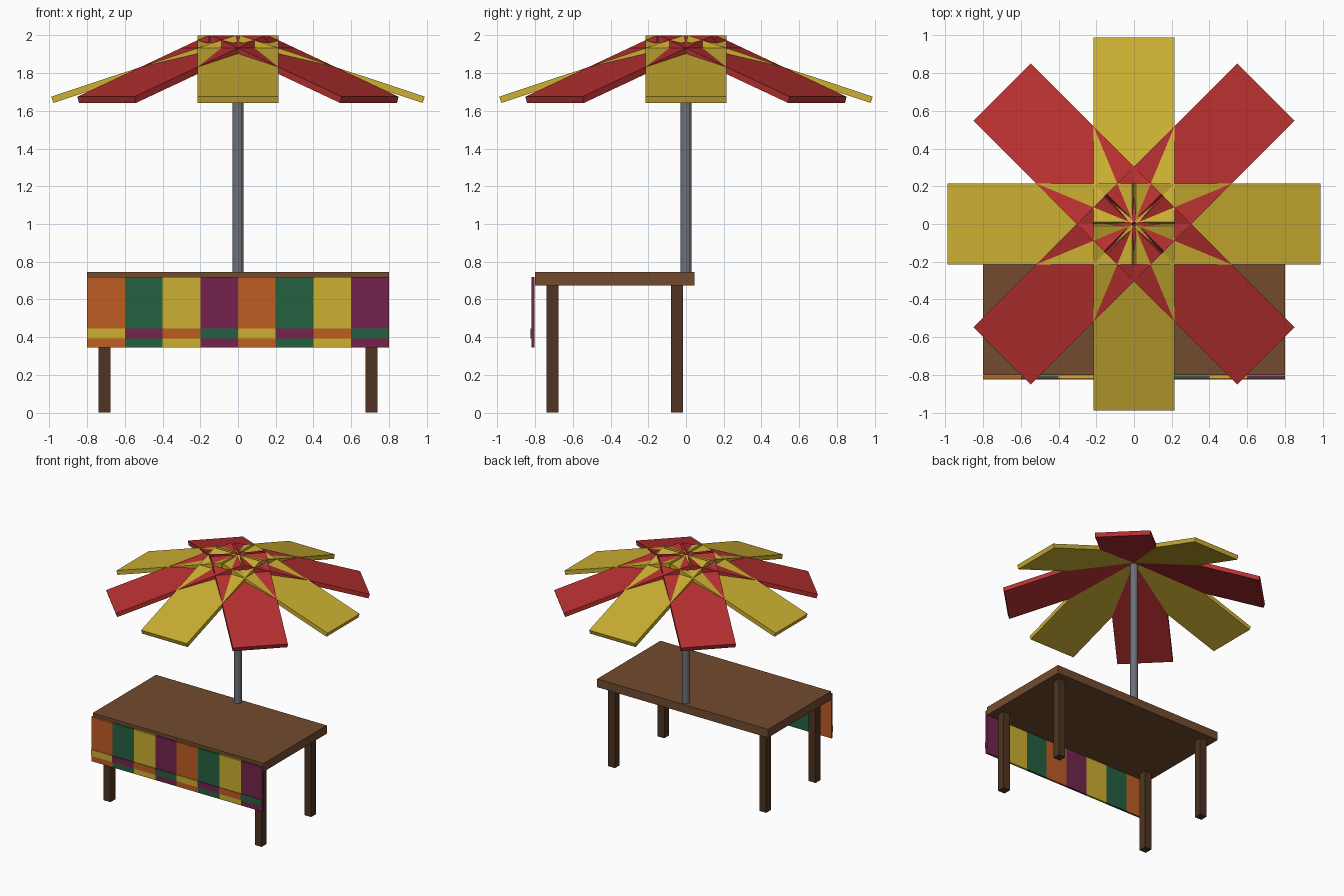
import bpy, bmesh, math
from mathutils import Matrix, Vector

cube = bpy.data.objects.get("Cube")
if cube:
    bpy.data.objects.remove(cube, do_unlink=True)


def material(name, r, g, b):
    def lin(c):
        return ((c / 255 + 0.055) / 1.055) ** 2.4
    colour = (lin(r), lin(g), lin(b), 1)
    m = bpy.data.materials.new(name)
    m.use_nodes = True
    m.diffuse_color = colour
    m.node_tree.nodes["Principled BSDF"].inputs["Base Color"].default_value = colour
    return m


yellow = material("yellow", 204, 175, 50)
red = material("red", 184, 48, 49)
orange = material("orange", 190, 93, 36)
green = material("green", 37, 97, 64)
purple = material("purple", 115, 36, 76)
wood = material("table wood", 114, 75, 47)
dark_wood = material("dark leg wood", 77, 52, 33)
grey = material("pole grey", 109, 113, 120)


def finish(name, bm, mat):
    mesh = bpy.data.meshes.new(name)
    bm.to_mesh(mesh)
    bm.free()
    mesh.materials.append(mat)
    obj = bpy.data.objects.new(name, mesh)
    bpy.context.collection.objects.link(obj)
    return obj


def box(name, lo, hi, mat, turn=Matrix()):
    lo, hi = Vector(lo), Vector(hi)
    bm = bmesh.new()
    bmesh.ops.create_cube(bm, size=1, matrix=turn @ Matrix.Translation((lo + hi) / 2)
                          @ Matrix.Diagonal((*(hi - lo), 1)))
    return finish(name, bm, mat)


# Table top and four legs
box("table_top", (-0.8, -0.8, 0.675), (0.8, 0.045, 0.745), wood)
for side, x in (("right", -0.708), ("left", 0.708)):
    for end, y in (("front", -0.708), ("back", -0.047)):
        box(f"{end}_{side}_leg", (x - 0.032, y - 0.032, 0),
            (x + 0.032, y + 0.032, 0.68), dark_wood)

# Hanging cloth in coloured panels, each with a contrasting band
cloth = [orange, green, yellow, purple]
bands = [yellow, purple, orange, green]
for i in range(8):
    x = -0.8 + i * 0.2
    box(f"cloth_panel_{i + 1}", (x, -0.82, 0.345), (x + 0.2, -0.803, 0.72), cloth[i % 4])
    box(f"cloth_band_{i + 1}", (x, -0.825, 0.392), (x + 0.2, -0.82, 0.445), bands[i % 4])

# Parasol pole
bm = bmesh.new()
bmesh.ops.create_cone(bm, cap_ends=True, segments=12, radius1=0.03, radius2=0.03,
                      depth=1.25, matrix=Matrix.Translation((0, 0, 1.325)))
finish("pole", bm, grey)

# Parasol canopy: eight sloping slats that overlap at the hub
slope = math.atan2(0.325, 0.979)
thick = 0.035
hub = Matrix.Translation((0, 0, 2 - thick * math.cos(slope)))
for i in range(8):
    turn = hub @ Matrix.Rotation(i * math.pi / 4, 4, "Z") @ Matrix.Rotation(slope, 4, "Y")
    box(f"canopy_slat_{i + 1}", (0, -0.214, 0), (1.031, 0.214, thick),
        red if i % 2 else yellow, turn)
